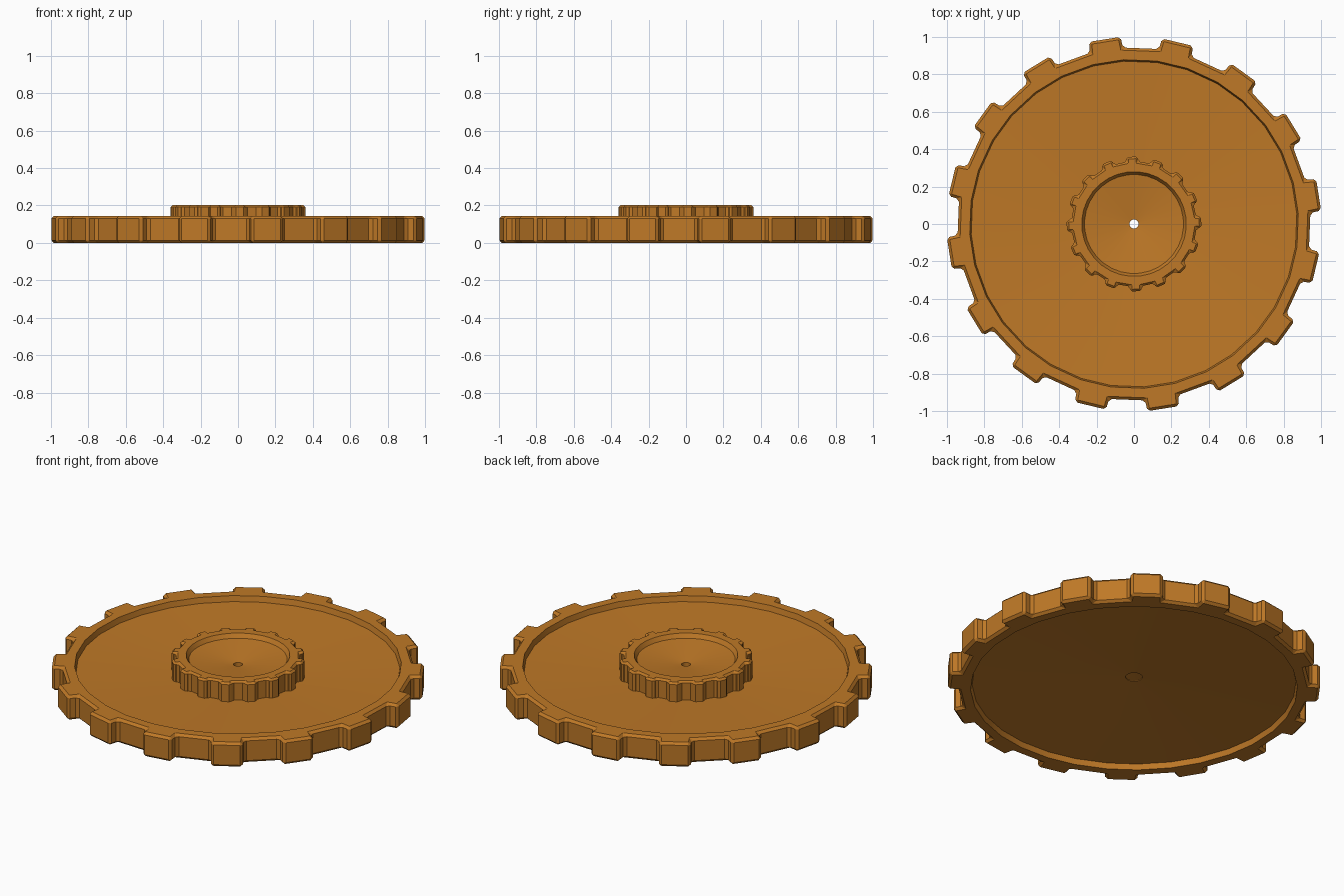
import bpy, bmesh, math

if "Cube" in bpy.data.objects:
    bpy.data.objects.remove(bpy.data.objects["Cube"])

TEETH = 16

bronze = bpy.data.materials.new("bronze brown")
bronze.diffuse_color = (0.52, 0.19, 0.02, 1)
bronze.use_nodes = True
bronze.node_tree.nodes["Principled BSDF"].inputs["Base Color"].default_value = bronze.diffuse_color


def gear(name, tip, root, rim, floor, bore, z0, z1, recess, web, turn, bevel):
    """Toothed ring around a dished web that thins towards the bore."""
    mid = (z0 + z1) / 2
    profile = [(bore, mid + web), (floor, z1 - recess), (rim, z1), (root, z1),
               (root, z0), (rim, z0), (floor, z0 + recess), (bore, mid - web)]
    bm = bmesh.new()
    cols = []
    for i in range(TEETH):
        centre = math.radians(turn) + i * math.tau / TEETH
        for side in (-1, 1):
            a = centre + side * math.radians(5.4)
            cols.append([bm.verts.new((r * math.cos(a), r * math.sin(a), z))
                         for r, z in profile])
    n = len(cols)
    for i in range(n):
        a, b = cols[i], cols[(i + 1) % n]
        for j in range(8):
            k = (j + 1) % 8
            if j == 3 and i % 2 == 0:
                continue  # a tooth grows here
            bm.faces.new((a[j], a[k], b[k], b[j]))
        if i % 2 == 0:
            # tooth: slightly tapered block on the root circle
            centre = math.radians(turn) + (i // 2) * math.tau / TEETH
            base = [a[3], a[4], b[4], b[3]]
            end = []
            for side, z in ((-1, z1), (-1, z0), (1, z0), (1, z1)):
                t = centre + side * math.radians(4.9)
                end.append(bm.verts.new((tip * math.cos(t), tip * math.sin(t), z)))
            for j in range(4):
                k = (j + 1) % 4
                bm.faces.new((base[j], base[k], end[k], end[j]))
            bm.faces.new(end)
    bmesh.ops.recalc_face_normals(bm, faces=bm.faces[:])

    # chamfer the toothed outline only
    def outer(e):
        return all(v.co.xy.length > root - 1e-4 for v in e.verts)
    sharp = [e for e in bm.edges if outer(e) and e.calc_face_angle(0) > 0.5]
    bmesh.ops.bevel(bm, geom=sharp, offset=bevel, segments=1, profile=0.5,
                    affect='EDGES', clamp_overlap=True)
    bmesh.ops.recalc_face_normals(bm, faces=bm.faces[:])

    mesh = bpy.data.meshes.new(name)
    bm.to_mesh(mesh)
    bm.free()
    mesh.materials.append(bronze)
    obj = bpy.data.objects.new(name, mesh)
    bpy.context.collection.objects.link(obj)
    bpy.ops.object.select_all(action='DESELECT')
    obj.select_set(True)
    bpy.context.view_layer.objects.active = obj
    bpy.ops.object.shade_smooth_by_angle(angle=math.radians(25))
    return obj


# large wheel
gear("large_gear", 1.003, 0.945, 0.88, 0.872, 0.045,
     0.0, 0.145, 0.032, 0.003, 9.0, 0.014)

# small gear stacked on top
gear("small_gear", 0.361, 0.335, 0.28, 0.265, 0.024,
     0.068, 0.202, 0.024, 0.012, 1.5, 0.011)
